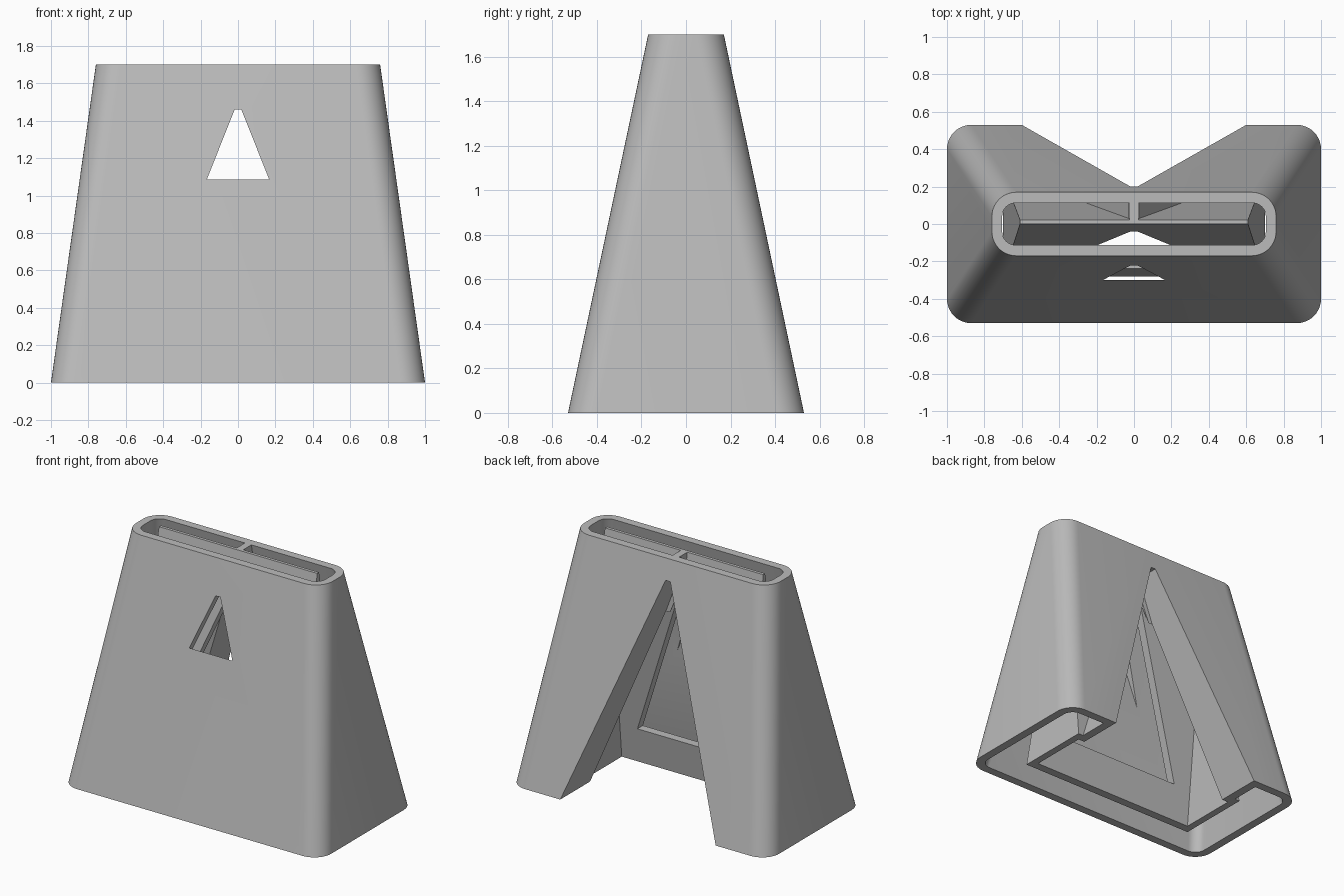
import bpy, bmesh
from math import sin, cos, pi, radians

if "Cube" in bpy.data.objects:
    bpy.data.objects.remove(bpy.data.objects["Cube"], do_unlink=True)

H = 1.7
grey = bpy.data.materials.new("light grey")
grey.use_nodes = True
grey.diffuse_color = (0.5, 0.5, 0.5, 1)
grey.node_tree.nodes["Principled BSDF"].inputs["Base Color"].default_value = (0.5, 0.5, 0.5, 1)


def loft(name, low, high):
    """Closed solid between two matching loops of points."""
    bm = bmesh.new()
    a = [bm.verts.new(p) for p in low]
    b = [bm.verts.new(p) for p in high]
    n = len(a)
    bm.faces.new(a[::-1])
    bm.faces.new(b)
    for i in range(n):
        j = (i + 1) % n
        bm.faces.new((a[i], a[j], b[j], b[i]))
    bmesh.ops.recalc_face_normals(bm, faces=bm.faces)
    me = bpy.data.meshes.new(name)
    bm.to_mesh(me)
    bm.free()
    me.materials.append(grey)
    ob = bpy.data.objects.new(name, me)
    bpy.context.collection.objects.link(ob)
    return ob


def rounded(hx, hy, r, z, steps=10):
    """Rounded rectangle loop."""
    pts = []
    for q, (sx, sy) in enumerate([(1, 1), (-1, 1), (-1, -1), (1, -1)]):
        for k in range(steps + 1):
            t = (q + k / steps) * pi / 2
            pts.append((sx * (hx - r) + r * cos(t), sy * (hy - r) + r * sin(t), z))
    return pts


def rect(hx, y0, y1, z):
    return [(-hx, y0, z), (hx, y0, z), (hx, y1, z), (-hx, y1, z)]


def tapered(name, base, top, z0, z1, height=H):
    """Tapered box; base and top give (half width, front, back) at 0 and height."""
    at = lambda z: rect(*[b + (t - b) * z / height for b, t in zip(base, top)], z)
    return loft(name, at(z0), at(z1))


def wedge(name, w0, z0, w1, z1, y0, y1):
    """Narrowing triangular prism that runs front to back."""
    side = lambda y: [(-w0, y, z0), (w0, y, z0), (w1, y, z1), (-w1, y, z1)]
    return loft(name, side(y0), side(y1))


def combine(ob, other, operation):
    m = ob.modifiers.new(operation, 'BOOLEAN')
    m.operation, m.object, m.solver = operation, other, 'EXACT'
    bpy.context.view_layer.objects.active = ob
    bpy.ops.object.modifier_apply(modifier=m.name)
    bpy.data.objects.remove(other, do_unlink=True)


def shell_solid(name):
    return loft(name, rounded(1, 0.53, 0.13, 0), rounded(0.76, 0.17, 0.13, H))


# Outer tapered shell, open at top and bottom
body = shell_solid("tapered_stand")
e = 0.1
dx, dy = 0.24 / H * e, 0.36 / H * e
combine(body, loft("cavity", rounded(0.94 + dx, 0.47 + dy, 0.075, -e),
                   rounded(0.705 - dx, 0.112 - dy, 0.07, H + e)), 'DIFFERENCE')

# Inner chamber, back passage and top web, trimmed to the shell
core = tapered("core", (0.70, -0.28, 0.26), (0.61, 0.0, 0.022), -0.05, H + 0.02)
combine(core, wedge("passage", 0.68, -0.05, 0.03, 1.64, 0.012, 0.7), 'UNION')
combine(core, loft("web", rect(0.025, 0.01, 0.3, 1.5), rect(0.025, 0.01, 0.3, H + 0.05)), 'UNION')
combine(core, shell_solid("trim"), 'INTERSECT')
combine(body, core, 'UNION')

# Hollow the chamber, open the passage and the front window
combine(body, tapered("hollow", (0.65, -0.22, 0.20), (0.577, 0.005, 0.015), -0.05, 1.36, 1.36), 'DIFFERENCE')
combine(body, wedge("opening", 0.619, -0.05, 0.018, 1.56, 0.03, 0.8), 'DIFFERENCE')
combine(body, wedge("window", 0.5, 0.25, 0.018, 1.46, -0.3, 0.04), 'DIFFERENCE')

bpy.ops.object.select_all(action='DESELECT')
body.select_set(True)
bpy.context.view_layer.objects.active = body
bpy.ops.object.shade_smooth_by_angle(angle=radians(25))
